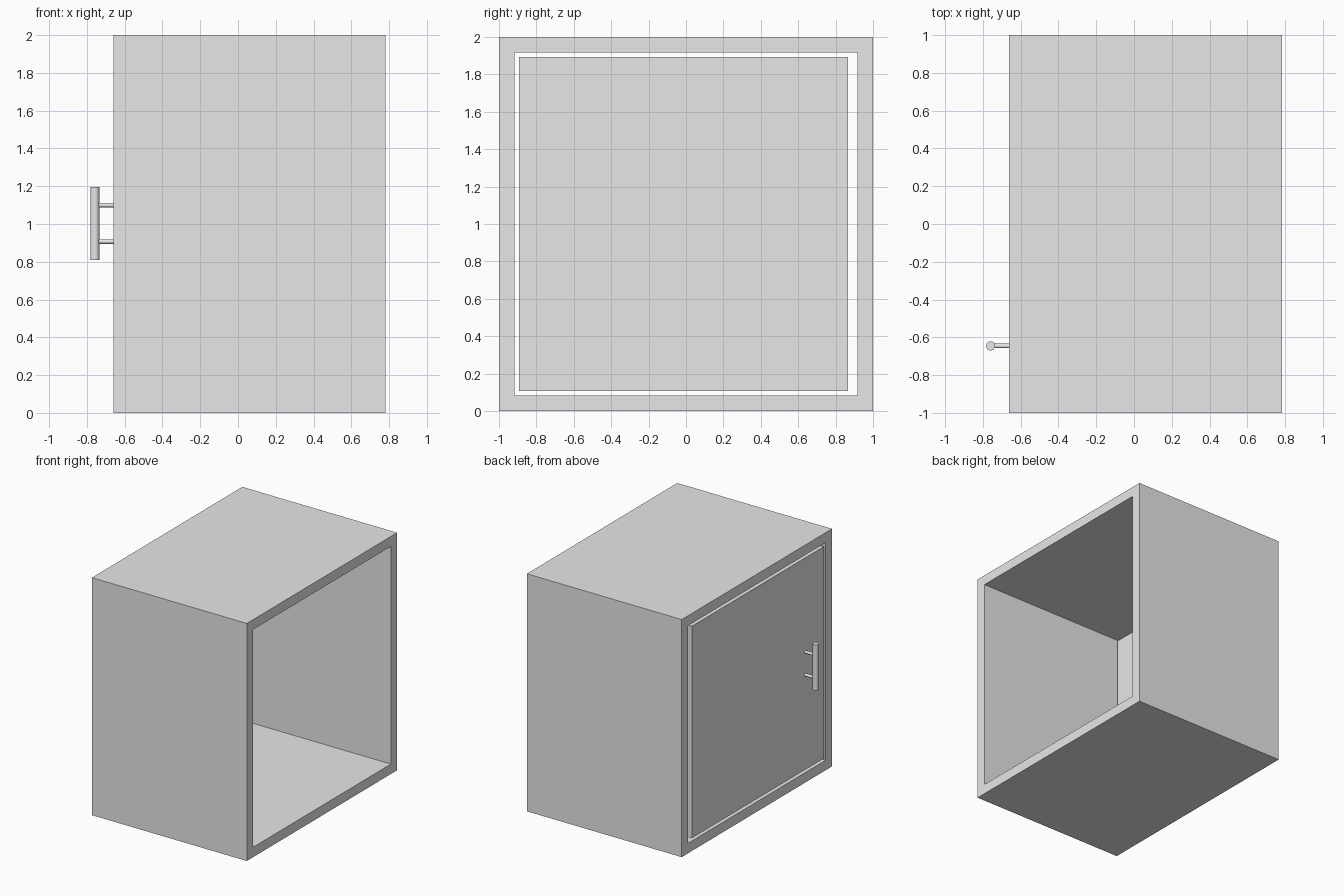
import bpy
import bmesh
import math
from mathutils import Matrix

cube = bpy.data.objects.get("Cube")
if cube:
    bpy.data.objects.remove(cube, do_unlink=True)

# One plain grey for every part
grey = bpy.data.materials.new("plain_grey")
grey.use_nodes = True
grey.diffuse_color = (0.8, 0.8, 0.8, 1)
grey.node_tree.nodes["Principled BSDF"].inputs["Base Color"].default_value = grey.diffuse_color

BACK, OPEN = -0.66, 0.782      # ends of the cabinet along x
WALL = 0.084                   # wall and door thickness
GAP = 0.024                    # clearance round the door


def make_object(name, bm):
    bmesh.ops.recalc_face_normals(bm, faces=bm.faces)
    mesh = bpy.data.meshes.new(name)
    bm.to_mesh(mesh)
    bm.free()
    mesh.materials.append(grey)
    obj = bpy.data.objects.new(name, mesh)
    bpy.context.collection.objects.link(obj)
    return obj


def rectangle(bm, x, inset):
    """Square ring of vertices across the cabinet at x."""
    a = 1 - inset
    return [bm.verts.new((x, y, 1 + z)) for y, z in ((-a, -a), (a, -a), (a, a), (-a, a))]


def box(name, low, high):
    bm = bmesh.new()
    size = [h - l for l, h in zip(low, high)]
    middle = [(l + h) / 2 for l, h in zip(low, high)]
    bmesh.ops.create_cube(bm, size=1, matrix=Matrix.Translation(middle) @ Matrix.Diagonal((*size, 1)))
    return make_object(name, bm)


def rod(name, centre, radius, length, along_x=False):
    bm = bmesh.new()
    turn = Matrix.Rotation(math.pi / 2 if along_x else 0, 4, 'Y')
    bmesh.ops.create_cone(bm, cap_ends=True, segments=32, radius1=radius, radius2=radius,
                          depth=length, matrix=Matrix.Translation(centre) @ turn)
    obj = make_object(name, bm)
    bpy.ops.object.select_all(action='DESELECT')
    obj.select_set(True)
    bpy.context.view_layer.objects.active = obj
    bpy.ops.object.shade_smooth_by_angle(angle=math.radians(40))
    return obj


# Cabinet shell: a square tube open at both ends
bm = bmesh.new()
loops = [rectangle(bm, BACK, 0), rectangle(bm, OPEN, 0),
         rectangle(bm, OPEN, WALL), rectangle(bm, BACK, WALL)]
for k, loop in enumerate(loops):
    after = loops[(k + 1) % 4]
    for i in range(4):
        j = (i + 1) % 4
        bm.faces.new((loop[i], loop[j], after[j], after[i]))
make_object("cabinet_shell", bm)

# Door set flush in the end, with a wider gap on the hinge side
edge = WALL + GAP
box("door", (BACK, -1 + edge, edge), (BACK + WALL, 0.865, 2 - edge))

# Handle: upright bar on two posts
bar_x, bar_y = -0.758, -0.645
rod("handle_bar", (bar_x, bar_y, 1.003), 0.024, 0.386)
for name, z in (("lower", 0.907), ("upper", 1.1)):
    rod("handle_post_" + name, ((bar_x + BACK) / 2, bar_y, z), 0.012, BACK - bar_x, True)
